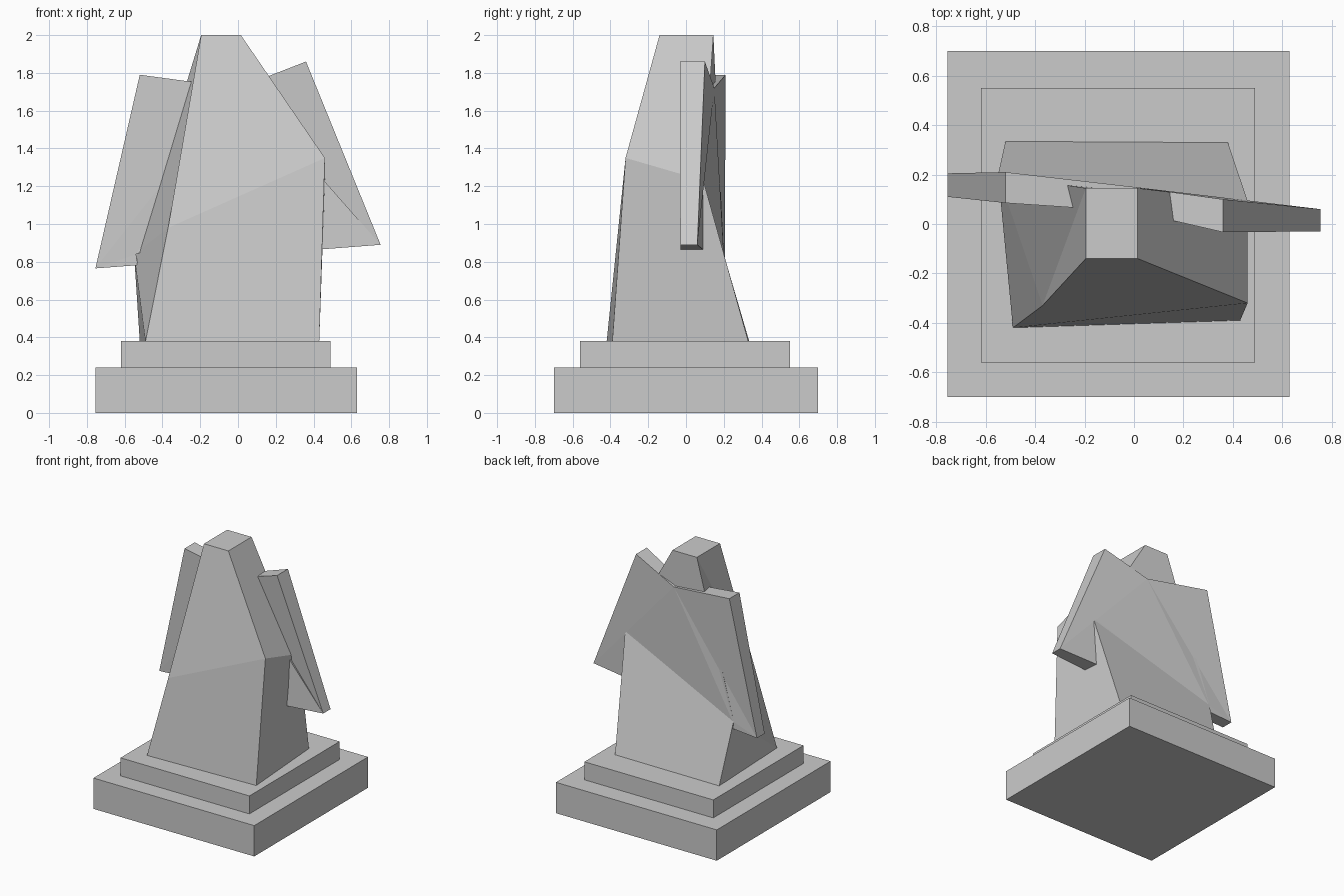
import bpy, bmesh

if "Cube" in bpy.data.objects:
    bpy.data.objects.remove(bpy.data.objects["Cube"])


def make(name, verts, faces):
    mesh = bpy.data.meshes.new(name)
    mesh.from_pydata(verts, [], faces)
    bm = bmesh.new()
    bm.from_mesh(mesh)
    bmesh.ops.recalc_face_normals(bm, faces=bm.faces)
    bm.to_mesh(mesh)
    bm.free()
    obj = bpy.data.objects.new(name, mesh)
    bpy.context.collection.objects.link(obj)
    return obj


def slab(name, x0, x1, y0, y1, z0, z1):
    verts = [(x, y, z) for z in (z0, z1) for x, y in ((x0, y0), (x1, y0), (x1, y1), (x0, y1))]
    sides = [(i, (i + 1) % 4, (i + 1) % 4 + 4, i + 4) for i in range(4)]
    return make(name, verts, [(0, 1, 2, 3), (4, 5, 6, 7)] + sides)


# Stepped plinth
slab("plinth_lower", -0.755, 0.63, -0.70, 0.70, 0, 0.24)
slab("plinth_upper", -0.62, 0.49, -0.56, 0.55, 0.235, 0.38)

# Tapered body: three rings, each front-left, front-right, back-right, back-left
rings = [
    (-0.49, -0.42, 0.378), (0.43, -0.39, 0.378), (0.38, 0.33, 0.378), (-0.52, 0.335, 0.378),
    (-0.37, -0.33, 0.98), (0.46, -0.32, 1.35), (0.46, 0.092, 1.23), (-0.55, 0.20, 0.84),
    (-0.195, -0.14, 2.0), (0.015, -0.14, 2.0), (0.015, 0.145, 2.0), (-0.195, 0.145, 2.0),
]
faces = [(0, 1, 2, 3), (8, 9, 10, 11)]
for r in (0, 4):
    for i in range(4):
        a, b = r + i, r + (i + 1) % 4
        if i == 3:  # left side folds along a diagonal
            faces += [(a, b, a + 4), (b, b + 4, a + 4)]
        else:
            faces.append((a, b, b + 4, a + 4))
make("tapered_body", rings, faces)

# Two flared wings joined in one sheet: x, z, back y, front y
outline = [
    (0.0, 1.72, 0.15, 0.05),
    (0.36, 1.86, 0.10, -0.033),
    (0.755, 0.89, 0.06, -0.03),
    (0.43, 0.865, 0.09, -0.03),
    (0.455, 1.23, 0.092, -0.02),
    (-0.54, 0.84, 0.20, 0.10),
    (-0.53, 0.782, 0.20, 0.10),
    (-0.755, 0.765, 0.205, 0.11),
    (-0.52, 1.79, 0.21, 0.085),
]
n = len(outline)
verts = [(x, b, z) for x, z, b, f in outline] + [(x, f, z) for x, z, b, f in outline]
panels = [(0, 1, 2), (0, 2, 4), (2, 3, 4), (0, 4, 5), (0, 5, 7), (5, 6, 7), (0, 7, 8)]
faces = panels + [tuple(v + n for v in p) for p in panels]
faces += [(i, (i + 1) % n, (i + 1) % n + n, i + n) for i in range(n)]
make("side_wings", verts, faces)
